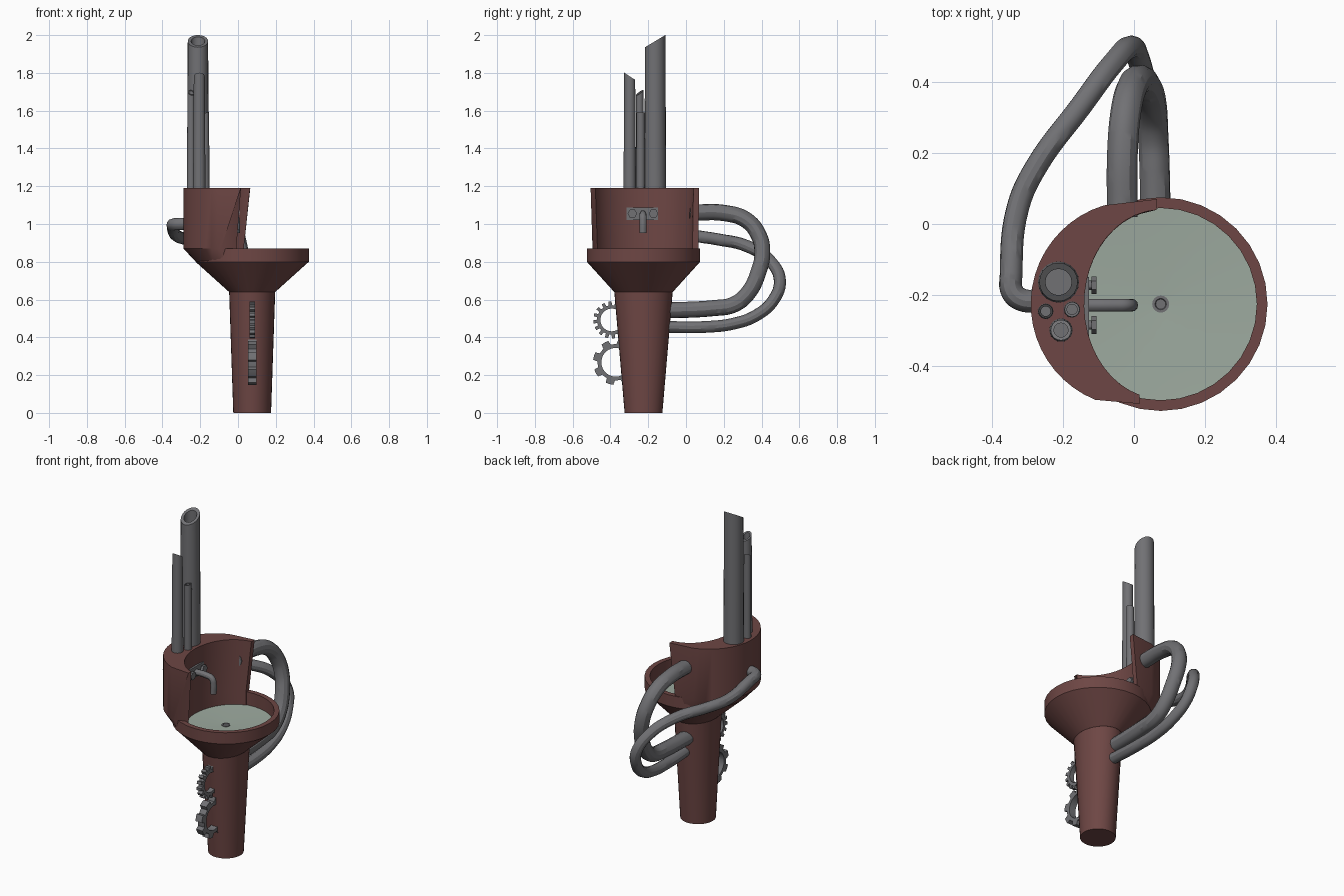
import bpy, bmesh, math
from mathutils import Vector

if "Cube" in bpy.data.objects:
    bpy.data.objects.remove(bpy.data.objects["Cube"])

CX, CY = 0.075, -0.225  # axis of the pedestal and basin


def material(name, rgb):
    m = bpy.data.materials.new(name)
    m.diffuse_color = (*rgb, 1)
    m.use_nodes = True
    m.node_tree.nodes["Principled BSDF"].inputs["Base Color"].default_value = m.diffuse_color
    return m


RED = material("rust_red", (0.155, 0.062, 0.058))
STEEL = material("steel_grey", (0.165, 0.165, 0.175))
GLAZE = material("pale_green_glaze", (0.335, 0.40, 0.345))


def finish(obj):
    bpy.ops.object.select_all(action='DESELECT')
    bpy.context.view_layer.objects.active = obj
    obj.select_set(True)
    bpy.ops.object.shade_smooth_by_angle(angle=math.radians(30))
    return obj


def loft(name, rings, mat, caps=(True, True), closed=False):
    """Skin a list of equal-length point rings."""
    bm = bmesh.new()
    vr = [[bm.verts.new(p) for p in r] for r in rings]
    n = len(vr[0])
    pairs = list(zip(vr, vr[1:])) + ([(vr[-1], vr[0])] if closed else [])
    for a, b in pairs:
        for i in range(n):
            j = (i + 1) % n
            bm.faces.new((a[i], a[j], b[j], b[i]))
    if not closed:
        if caps[0]:
            bm.faces.new(vr[0][::-1])
        if caps[1]:
            bm.faces.new(vr[-1])
    bmesh.ops.recalc_face_normals(bm, faces=bm.faces)
    me = bpy.data.meshes.new(name)
    bm.to_mesh(me)
    bm.free()
    me.materials.append(mat)
    obj = bpy.data.objects.new(name, me)
    bpy.context.collection.objects.link(obj)
    return finish(obj)


def ring(rx, ry, z, n=32, cx=CX, cy=CY, slope=(0, 0)):
    """Horizontal ellipse, optionally tilted by a slope in x and y."""
    pts = []
    for i in range(n):
        a = 2 * math.pi * i / n
        dx, dy = rx * math.cos(a), ry * math.sin(a)
        pts.append((cx + dx, cy + dy, z + dx * slope[0] + dy * slope[1]))
    return pts


def tube(name, pts, radius):
    """Bent round pipe through the given points."""
    cu = bpy.data.curves.new(name + "_path", 'CURVE')
    cu.dimensions = '3D'
    cu.bevel_depth = radius
    cu.bevel_resolution = 4
    cu.resolution_u = 6
    cu.use_fill_caps = True
    sp = cu.splines.new('BEZIER')
    sp.bezier_points.add(len(pts) - 1)
    for bp, p in zip(sp.bezier_points, pts):
        bp.co = p
        bp.handle_left_type = bp.handle_right_type = 'AUTO'
    tmp = bpy.data.objects.new(name + "_tmp", cu)
    bpy.context.collection.objects.link(tmp)
    dg = bpy.context.evaluated_depsgraph_get()
    me = bpy.data.meshes.new_from_object(tmp.evaluated_get(dg))
    bpy.data.objects.remove(tmp)
    me.materials.clear()
    me.materials.append(STEEL)
    obj = bpy.data.objects.new(name, me)
    bpy.context.collection.objects.link(obj)
    return finish(obj)


# Pedestal and basin shell
loft("pedestal", [ring(0.10, 0.10, 0), ring(0.122, 0.155, 0.645)], RED)
loft("basin", [ring(0.122, 0.155, 0.64), ring(0.30, 0.30, 0.80), ring(0.30, 0.30, 0.87),
               ring(0.27, 0.27, 0.87), ring(0.27, 0.27, 0.775)], RED)

# Glazed bowl floor and drain
loft("bowl_floor", [ring(0.271, 0.271, 0.79), ring(0.024, 0.024, 0.778)], GLAZE, (False, True))
loft("drain", [ring(0.024, 0.024, 0.772, 16), ring(0.024, 0.024, 0.782, 16),
               ring(0.016, 0.016, 0.782, 16), ring(0.014, 0.014, 0.779, 16)], STEEL)


# Curved splash back, wrapped round the left side of the basin
def splash_outline(z, a0, a1, back, front, rmax=9):
    n = 20
    inner, outer = [], [Vector(back)]
    for i in range(n + 1):
        a = math.radians(a0 + (a1 - a0) * i / n)
        inner.append((CX + 0.215 * math.cos(a), CY + 0.265 * math.sin(a), z))
        a = math.radians(107 + (248 - 107) * i / n)
        outer.append(Vector((0.29 * math.cos(a), CY + 0.29 * math.sin(a))))
    outer.append(Vector(front))
    pts = []
    for p in outer:
        d = p - Vector((CX, CY))
        d *= min(1, rmax / d.length)
        pts.append((CX + d.x, CY + d.y, z))
    return pts + inner[::-1]


loft("splash_back", [
    splash_outline(0.79, 102, 247, (0.03, 0.065), (-0.09, -0.49), 0.288),
    splash_outline(0.87, 102, 247, (0.03, 0.065), (-0.09, -0.495)),
    splash_outline(1.19, 93, 254, (0.065, 0.07), (0.015, -0.505))], RED)


# Upright open pipes with slanted mouths
def chimney(name, x, y, r0, r1, z, slope):
    n = 20
    loft(name, [ring(r0, r0, 1.15, n, x, y), ring(r1, r1, z, n, x, y, slope),
                ring(r1 * 0.68, r1 * 0.68, z, n, x, y, slope),
                ring(r1 * 0.68, r1 * 0.68, z - 0.2, n, x, y)], STEEL)


chimney("tall_pipe", -0.212, -0.163, 0.058, 0.054, 1.968, (0, 0.6))
chimney("medium_pipe", -0.205, -0.298, 0.033, 0.029, 1.782, (0, -0.65))
chimney("thin_pipe_left", -0.248, -0.245, 0.022, 0.020, 1.695, (-0.3, 0.7))
chimney("thin_pipe_right", -0.174, -0.240, 0.023, 0.021, 1.588, (0.2, 0))

# Bent pipes behind
tube("thick_back_pipe", [
    (-0.033, 0.02, 1.06), (-0.032, 0.21, 1.057), (-0.022, 0.32, 1.02), (-0.005, 0.385, 0.94),
    (0.015, 0.404, 0.85), (0.035, 0.385, 0.75), (0.05, 0.325, 0.63), (0.054, 0.25, 0.572),
    (0.058, 0.15, 0.555), (0.062, -0.13, 0.542)], 0.043)
tube("thin_back_pipe", [
    (-0.26, -0.215, 1.0), (-0.315, -0.213, 1.0), (-0.342, -0.19, 0.998), (-0.345, -0.14, 0.99),
    (-0.325, 0.05, 0.938), (-0.275, 0.16, 0.92), (-0.15, 0.33, 0.88), (-0.06, 0.45, 0.80),
    (-0.01, 0.497, 0.70), (0.012, 0.465, 0.60), (0.035, 0.37, 0.515), (0.05, 0.25, 0.472),
    (0.062, 0.12, 0.456), (0.075, -0.13, 0.455)], 0.032)

# Tap: wall plate, spout and two handles
bpy.ops.mesh.primitive_cube_add(size=1, location=(-0.137, -0.232, 1.055))
plate = bpy.context.object
plate.name = "tap_plate"
plate.scale = (0.02, 0.166, 0.066)
bpy.ops.object.transform_apply(location=False)
plate.data.materials.append(STEEL)
tube("tap_spout", [(-0.15, -0.228, 1.052), (-0.05, -0.228, 1.052), (-0.018, -0.228, 1.042),
                   (-0.008, -0.228, 1.01), (-0.008, -0.228, 0.953)], 0.018)


def x_disc(name, x0, x1, r, y, z, n=6):
    def circ(x):
        return [(x, y + r * math.cos(2 * math.pi * i / n), z + r * math.sin(2 * math.pi * i / n))
                for i in range(n)]
    loft(name, [circ(x0), circ(x1)], STEEL)


for side, y in (("left", -0.284), ("right", -0.172)):
    x_disc("tap_stem_" + side, -0.14, -0.115, 0.013, y, 1.055, 12)
    x_disc("tap_handle_" + side, -0.120, -0.105, 0.025, y, 1.055)


# Toothed rings on the front of the pedestal
def gear(name, y, z, half, r_out, r_root, r_hole, teeth, phase):
    step = 2 * math.pi / teeth
    prof = [(r_root, -0.30), (r_out, -0.22), (r_out, 0.0), (r_out, 0.22), (r_root, 0.30), (r_root, 0.5)]

    def face(x, hole):
        pts = []
        for t in range(teeth):
            for r, f in prof:
                a = phase + (t + f) * step
                r = r_hole if hole else r
                pts.append((x, y + r * math.cos(a), z + r * math.sin(a)))
        return pts
    a, b = CX - half, CX + half
    loft(name, [face(a, False), face(b, False), face(b, True), face(a, True)], STEEL, closed=True)


gear("small_gear", -0.393, 0.492, 0.015, 0.098, 0.078, 0.060, 16, 0.1)
gear("large_gear", -0.372, 0.268, 0.022, 0.120, 0.096, 0.076, 8, math.radians(29))
